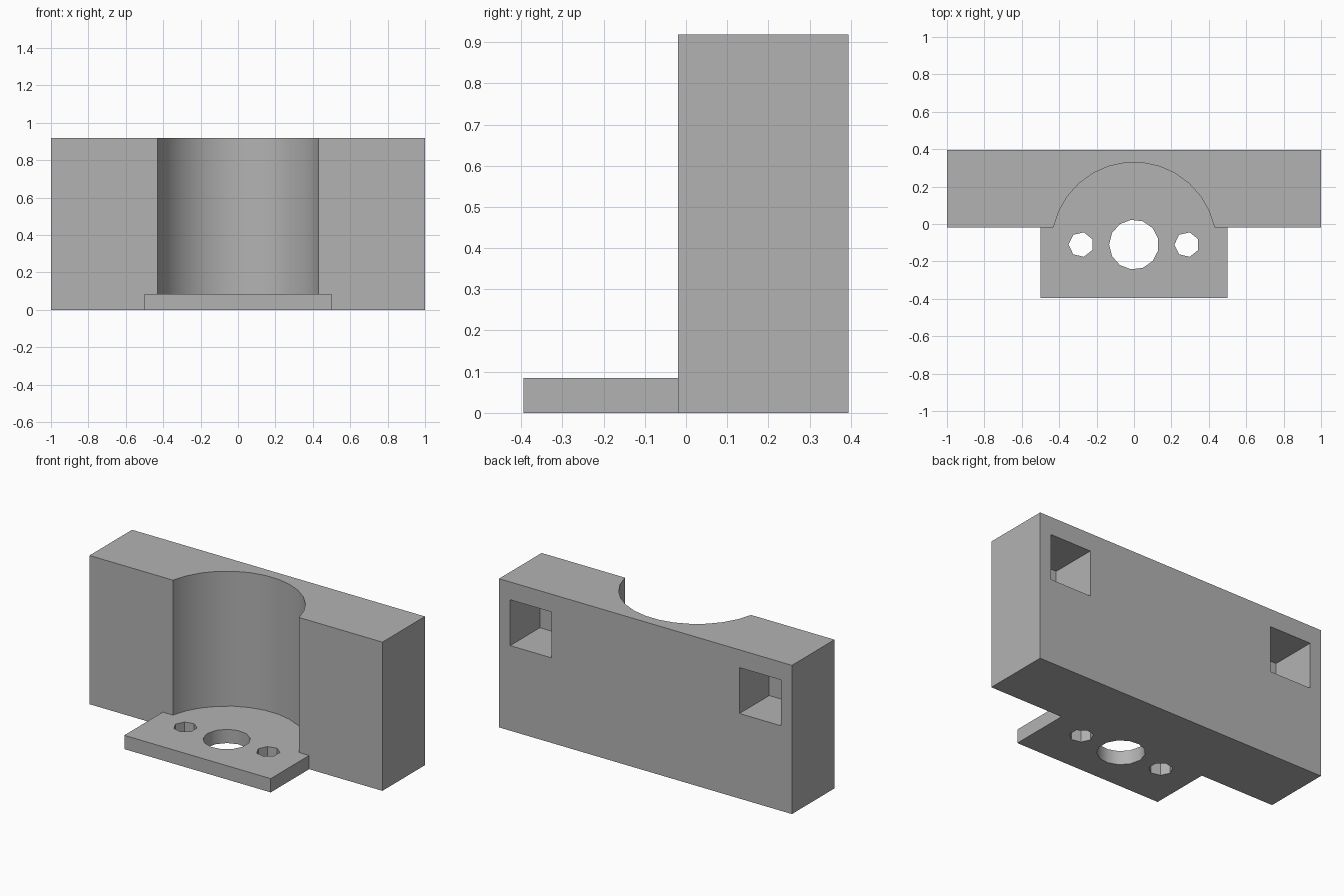
import bpy
import math

cube = bpy.data.objects.get("Cube")
if cube:
    bpy.data.objects.remove(cube, do_unlink=True)

grey = bpy.data.materials.new("plain_grey")
grey.use_nodes = True
colour = (0.45, 0.45, 0.45, 1)
grey.diffuse_color = colour
grey.node_tree.nodes["Principled BSDF"].inputs["Base Color"].default_value = colour


def box(name, low, high):
    bpy.ops.mesh.primitive_cube_add(size=1, location=[(a + b) / 2 for a, b in zip(low, high)])
    ob = bpy.context.object
    ob.name = name
    ob.scale = [b - a for a, b in zip(low, high)]
    bpy.ops.object.transform_apply(location=True, rotation=False, scale=True)
    ob.data.materials.append(grey)
    return ob


def cylinder(name, x, radius, sides, low, high):
    # One corner of the polygon points towards -x
    bpy.ops.mesh.primitive_cylinder_add(vertices=sides, radius=radius, depth=high - low,
                                        location=(x, CENTRE_Y, (low + high) / 2),
                                        rotation=(0, 0, math.pi / 2))
    ob = bpy.context.object
    ob.name = name
    bpy.ops.object.transform_apply(location=True, rotation=True, scale=True)
    ob.data.materials.append(grey)
    return ob


def combine(target, tool, operation):
    bpy.context.view_layer.objects.active = target
    mod = target.modifiers.new(operation, "BOOLEAN")
    mod.operation = operation
    mod.solver = "EXACT"
    mod.object = tool
    bpy.ops.object.modifier_apply(modifier=mod.name)
    bpy.data.objects.remove(tool, do_unlink=True)


CENTRE_Y = -0.11
FLOOR = 0.085
FRONT, BACK = -0.02, 0.395

# Upright block with the base plate joined to its foot
bracket = box("bracket", (-1, FRONT, 0), (1, BACK, 0.918))
combine(bracket, box("base_plate", (-0.5, -0.395, 0), (0.5, 0.1, FLOOR)), "UNION")

# Round recess above the plate
combine(bracket, cylinder("recess_cutter", 0, 0.44, 30, FLOOR, 1.2), "DIFFERENCE")

# Centre hole and a small hole on each side
combine(bracket, cylinder("centre_hole_cutter", 0, 0.133, 13, -0.1, 0.2), "DIFFERENCE")
for side in (-1, 1):
    combine(bracket, cylinder("screw_hole_cutter", side * 0.283, 0.067, 7, -0.1, 0.2), "DIFFERENCE")

# Square blind pockets in the back
for side in (-1, 1):
    x = side * 0.783
    combine(bracket, box("pocket_cutter", (x - 0.141, BACK - 0.29, 0.525),
                         (x + 0.141, BACK + 0.1, 0.808)), "DIFFERENCE")

bpy.ops.object.select_all(action="DESELECT")
bracket.select_set(True)
bpy.context.view_layer.objects.active = bracket
bpy.ops.object.shade_smooth_by_angle(angle=math.radians(30))
